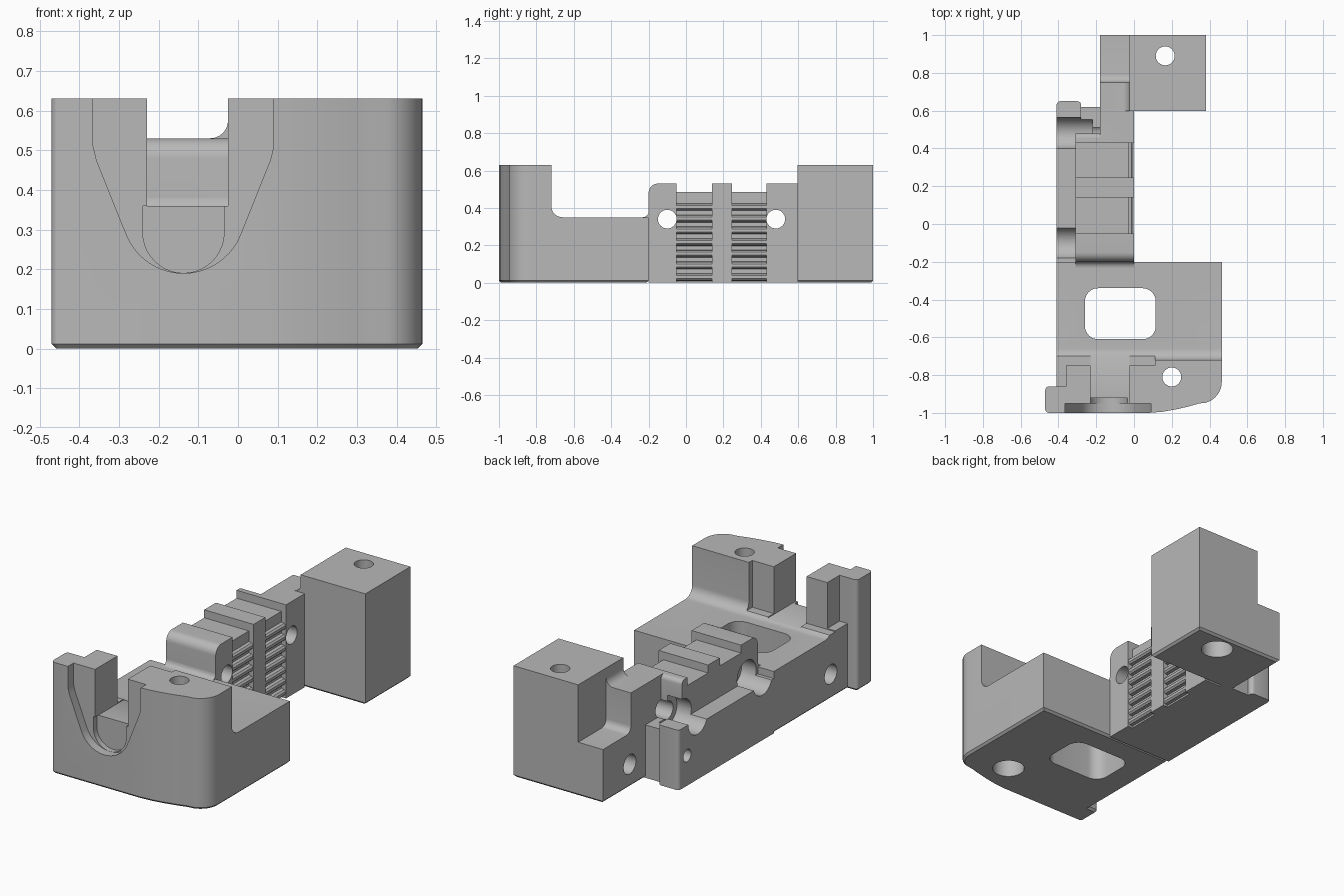
import bpy, bmesh, math
from mathutils import Vector

if "Cube" in bpy.data.objects:
    bpy.data.objects.remove(bpy.data.objects["Cube"])

grey = bpy.data.materials.new("plain_grey")
grey.diffuse_color = (0.48, 0.48, 0.48, 1)
grey.use_nodes = True
grey.node_tree.nodes["Principled BSDF"].inputs["Base Color"].default_value = grey.diffuse_color


def arc(cx, cy, r, a0, a1, n=8):
    """Points on an arc, angles in degrees."""
    return [(cx + r * math.cos(math.radians(a0 + (a1 - a0) * i / n)),
             cy + r * math.sin(math.radians(a0 + (a1 - a0) * i / n))) for i in range(n + 1)]


def prism(name, pts, axis, a, b, chamfer=0):
    """Extrude a 2D profile along an axis; optionally chamfer the edges on the ground."""
    place = {'x': lambda p, t: (t, p[0], p[1]),
             'y': lambda p, t: (p[0], t, p[1]),
             'z': lambda p, t: (p[0], p[1], t)}[axis]
    bm = bmesh.new()
    face = bm.faces.new([bm.verts.new(place(p, a)) for p in pts])
    ext = bmesh.ops.extrude_face_region(bm, geom=[face])
    shift = Vector(place((0, 0), b - a))
    bmesh.ops.translate(bm, vec=shift, verts=[g for g in ext['geom'] if isinstance(g, bmesh.types.BMVert)])
    bmesh.ops.recalc_face_normals(bm, faces=bm.faces)
    if chamfer:
        low = [e for e in bm.edges if all(abs(v.co.z) < 1e-5 for v in e.verts)]
        bmesh.ops.bevel(bm, geom=low, offset=chamfer, segments=1, affect='EDGES')
    me = bpy.data.meshes.new(name)
    bm.to_mesh(me)
    bm.free()
    me.materials.append(grey)
    ob = bpy.data.objects.new(name, me)
    bpy.context.collection.objects.link(ob)
    return ob


def box(name, x0, x1, y0, y1, z0, z1):
    return prism(name, [(x0, y0), (x1, y0), (x1, y1), (x0, y1)], 'z', z0, z1)


def rod(axis, u, v, r, a, b):
    return prism("hole_cutter", arc(u, v, r, 0, 360, 32)[:-1], axis, a, b)


def combine(target, other, op='DIFFERENCE'):
    """Apply a boolean and remove the helper."""
    bpy.context.view_layer.objects.active = target
    m = target.modifiers.new("combine", 'BOOLEAN')
    m.operation, m.object, m.solver = op, other, 'EXACT'
    bpy.ops.object.modifier_apply(modifier=m.name)
    bpy.data.objects.remove(other, do_unlink=True)


# ---- front block: outline with curved front right corner and left ear
outline = arc(-0.45, -0.98, 0.02, 180, 270, 4) + [
    (0.08, -1), (0.15, -0.994), (0.22, -0.982), (0.29, -0.966), (0.345, -0.95)]
outline += arc(0.35, -0.835, 0.115, -75, 0, 8) + [(0.465, -0.2), (-0.41, -0.2), (-0.41, -0.86)]
outline += arc(-0.45, -0.88, 0.02, 90, 180, 4)
front = prism("front_block", outline, 'z', 0, 0.63, 0.012)

# platform with a filleted step up to the front wall
step = [(-0.72, 0.8)] + arc(-0.66, 0.41, 0.06, 180, 270) + [(0, 0.35), (0, 0.8)]
combine(front, prism("step_cutter", step, 'x', -0.6, 0.6))
# open slot and the stepped backs of the two posts
combine(front, box("slot_cutter", -0.23, -0.025, -1.1, -0.6, 0.36, 0.8))
combine(front, box("post_back_cutter", -0.6, 0.11, -0.75, -0.6, 0.365, 0.8))
combine(front, box("ear_back_cutter", -0.6, -0.36, -0.86, -0.6, 0.37, 0.8))
# wide tapered recess and inner rounded seat in the front face
c = -0.1375
wide = [(c - 0.2275, 0.8), (c - 0.2275, 0.51), (c - 0.219, 0.475)]
wide += arc(c, 0.345, 0.155, 202, 338, 20)
wide += [(c + 0.219, 0.475), (c + 0.2275, 0.51), (c + 0.2275, 0.8)]
combine(front, prism("recess_cutter", wide, 'y', -1.1, -0.95))
seat = [(c - 0.1025, 0.36)] + arc(c, 0.293, 0.1025, 180, 360, 20) + [(c + 0.1025, 0.36)]
seat = seat[:1] + seat[1:] + []
combine(front, prism("seat_cutter", seat, 'y', -1.1, -0.92))
# rounded window through the platform
window = (arc(0.045, -0.41, 0.07, 0, 90) + arc(-0.19, -0.41, 0.07, 90, 180)
          + arc(-0.19, -0.54, 0.07, 180, 270) + arc(0.045, -0.54, 0.07, 270, 360))
combine(front, prism("window_cutter", window, 'z', -0.1, 0.8))
# bolt hole with wide lower bore, and side pin hole
combine(front, rod('z', 0.2, -0.81, 0.05, -0.1, 0.8))
combine(front, rod('z', 0.2, -0.81, 0.085, -0.1, 0.3))
combine(front, rod('x', -0.71, 0.14, 0.055, -0.5, -0.25))

# ---- clamp body: stepped top profile
prof = [(-0.2, 0), (0.48, 0)] + arc(0.455, 0.505, 0.025, 0, 90, 4)
prof += [(0.43, 0.53), (0.43, 0.485), (0.245, 0.485), (0.245, 0.53), (0.14, 0.53),
         (0.14, 0.485), (-0.05, 0.485), (-0.05, 0.53)]
prof += arc(-0.15, 0.48, 0.05, 90, 180)
body = prism("clamp_body", prof, 'x', -0.31, 0, 0)
combine(body, box("neck", -0.18, 0, 0.45, 0.597, 0, 0.53), 'UNION')
combine(body, box("low_web", -0.32, -0.1, 0.4, 0.62, 0, 0.30), 'UNION')
combine(body, box("side_ledge", -0.41, -0.3, -0.2, 0.55, 0, 0.31), 'UNION')
lug = ([(-0.41, 0.46), (-0.28, 0.46)] + arc(-0.30, 0.63, 0.02, 0, 90, 4)
       + arc(-0.39, 0.63, 0.02, 90, 180, 4))
combine(body, prism("lug", lug, 'z', 0, 0.34), 'UNION')
# recessed tooth beds
beds = [(-0.05, 0.14), (0.245, 0.43)]
for y0, y1 in beds:
    combine(body, box("bed_cutter", -0.03, 0.1, y0, y1, -0.1, 0.8))
# cross bolt holes with wide outer grooves, and the small lug hole
for y in (-0.1, 0.48):
    combine(body, rod('x', y, 0.34, 0.05, -0.6, 0.2))
    combine(body, rod('x', y, 0.34, 0.085, -0.6, -0.22))
combine(body, rod('x', 0.575, 0.17, 0.035, -0.6, -0.33))

# fillet where the body rises from the platform
fil = [(-0.2, 0.35)] + arc(-0.23, 0.38, 0.03, 0, -90, 5)
prism("body_fillet", fil, 'x', -0.31, 0)

# ---- belt teeth
for i, (y0, y1) in enumerate(beds):
    for k in range(7):
        z = 0.03 + 0.0625 * k
        prism("belt_tooth", [(-0.031, z - 0.02), (-0.012, z - 0.017), (-0.003, z - 0.008),
                             (-0.003, z + 0.008), (-0.012, z + 0.017), (-0.031, z + 0.02)],
              'y', y0, y1)

# ---- rear block: tall part, filleted shoulder and lower step
shape = [(-0.18, 0), (0.38, 0), (0.38, 0.63), (-0.025, 0.63)] + arc(-0.07, 0.575, 0.045, 0, -90, 6) + [(-0.18, 0.53)]
rear = prism("rear_block", shape, 'y', 0.597, 1, 0.012)
notch = [(0.75, 0.8)] + arc(0.79, 0.345, 0.04, 180, 270, 6) + [(1.1, 0.305), (1.1, 0.8)]
combine(rear, prism("shoulder_cutter", notch, 'x', -0.4, -0.025))
combine(rear, rod('z', 0.165, 0.89, 0.05, -0.1, 0.8))
combine(rear, rod('z', 0.165, 0.89, 0.085, -0.1, 0.3))
combine(rear, rod('x', 0.76, 0.13, 0.055, -0.4, 0.0))

# smooth the curves, keep the corners sharp
bpy.ops.object.select_all(action='DESELECT')
for ob in bpy.context.scene.objects:
    ob.select_set(True)
    bpy.context.view_layer.objects.active = ob
bpy.ops.object.shade_smooth_by_angle(angle=math.radians(30))
